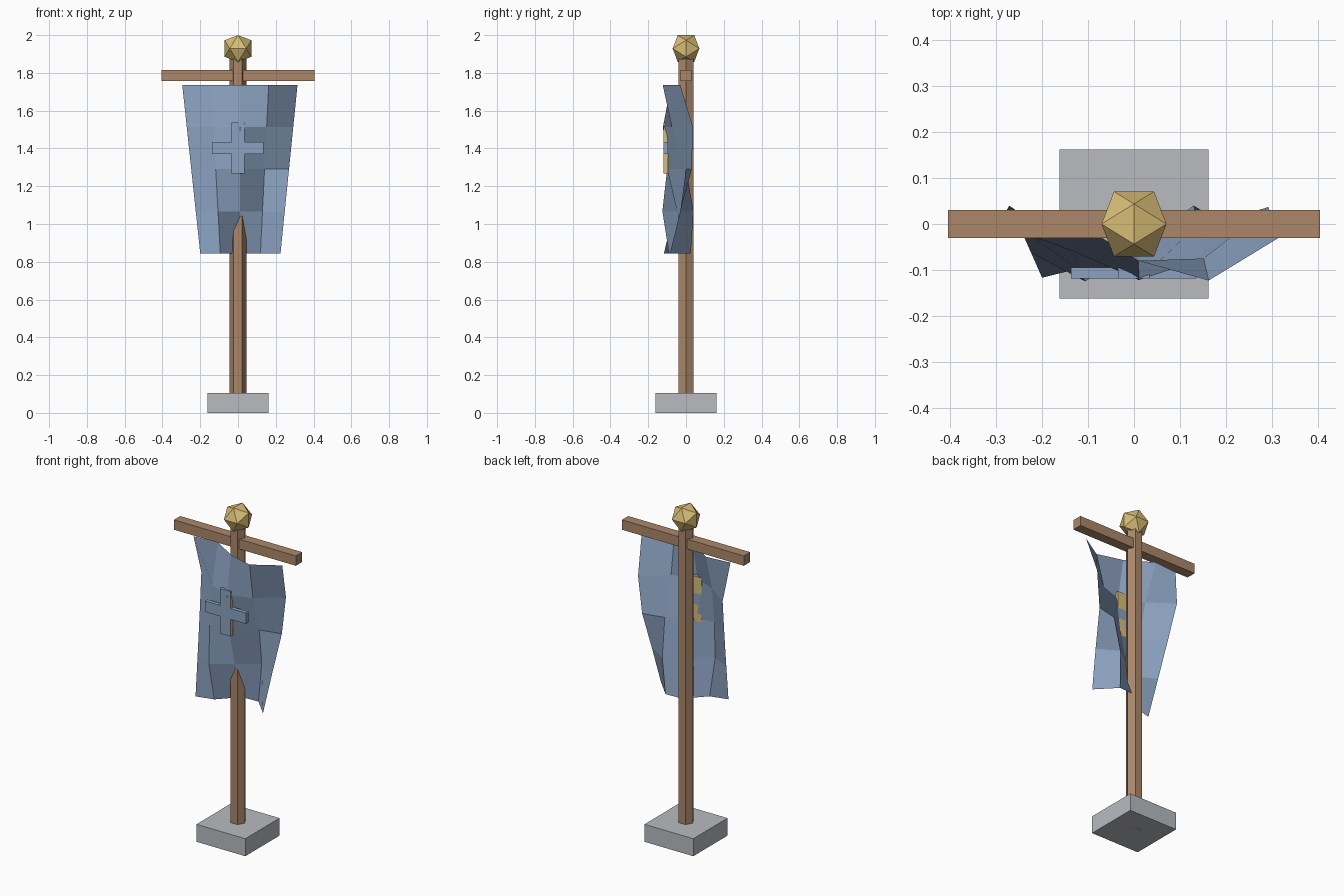
import bpy, bmesh
from mathutils import Vector

cube = bpy.data.objects.get("Cube")
if cube:
    bpy.data.objects.remove(cube, do_unlink=True)


def material(name, rgb):
    m = bpy.data.materials.new(name)
    m.use_nodes = True
    m.diffuse_color = (*rgb, 1)
    m.node_tree.nodes["Principled BSDF"].inputs["Base Color"].default_value = (*rgb, 1)
    return m


BLUE = material("cloth blue", (0.26, 0.36, 0.53))
BROWN = material("wood brown", (0.41, 0.245, 0.14))
GREY = material("stone grey", (0.48, 0.5, 0.53))
GOLD = material("gold", (0.69, 0.51, 0.18))


def finish(name, bm, *mats):
    mesh = bpy.data.meshes.new(name)
    bm.to_mesh(mesh)
    bm.free()
    for m in mats:
        mesh.materials.append(m)
    obj = bpy.data.objects.new(name, mesh)
    bpy.context.collection.objects.link(obj)
    return obj


def box(name, low, high, *mats):
    low, high = Vector(low), Vector(high)
    bm = bmesh.new()
    bmesh.ops.create_cube(bm, size=1)
    for v in bm.verts:
        v.co = (low + high) / 2 + v.co * (high - low)
    return finish(name, bm, *mats)


# Stone foot and crossbar
box("base", (-0.162, -0.162, 0), (0.162, 0.162, 0.105), GREY)
box("crossbar", (-0.405, -0.03, 1.757), (0.405, 0.03, 1.816), BROWN)

# Six-sided pole with corners on the x axis
bm = bmesh.new()
bmesh.ops.create_cone(bm, cap_ends=True, segments=6, radius1=0.045, radius2=0.045, depth=1.9)
corner = max(bm.verts, key=lambda v: v.co.x).co
if abs(corner.y) > 0.01:
    for v in bm.verts:
        v.co.x, v.co.y = v.co.y, -v.co.x
bmesh.ops.translate(bm, verts=bm.verts, vec=(0, 0, 0.95))
finish("pole", bm, BROWN)

# Twenty-sided finial
bm = bmesh.new()
short = 0.0437
tall = short * 1.618
for a in (-short, short):
    for b in (-tall, tall):
        for p in ((0, a, b), (a, b, 0), (b, 0, a)):
            bm.verts.new(Vector(p) + Vector((0, 0, 1.929)))
bmesh.ops.convex_hull(bm, input=bm.verts)
bmesh.ops.recalc_face_normals(bm, faces=bm.faces)
finish("finial", bm, GOLD)

# Hanging cloth: tapering grid, folded by depth row by row from the top
folds = [
    (0.0, 0.015, -0.08, -0.123, -0.03),
    (0.04, -0.06, -0.122, -0.075, 0.037),
    (-0.01, -0.1, -0.1, 0.0, 0.03),
    (-0.063, -0.125, -0.047, 0.04, -0.03),
    (-0.117, -0.09, 0.02, 0.025, -0.085),
]
bm = bmesh.new()
rows = []
for r, row in enumerate(folds):
    t = r / 4
    left, right = -0.295 + 0.095 * t, 0.315 - 0.09 * t
    rows.append([bm.verts.new((left + (right - left) * c / 4, y, 1.735 - 0.89 * t))
                 for c, y in enumerate(row)])
for upper, lower in zip(rows, rows[1:]):
    for c in range(4):
        bm.faces.new((upper[c], lower[c], lower[c + 1], upper[c + 1]))
finish("banner_cloth", bm, BLUE)

# Cross emblem: blue arm, upright blue in front and gold behind
box("emblem_arm", (-0.137, -0.119, 1.37), (0.136, -0.095, 1.435), BLUE)
for name, z0, z1 in (("emblem_lower", 1.268, 1.37), ("emblem_upper", 1.435, 1.537)):
    part = box(name, (-0.035, -0.119, z0), (0.034, -0.095, z1), BLUE, GOLD)
    for f in part.data.polygons:
        f.material_index = 0 if f.normal.y < -0.5 or f.normal.z > 0.5 else 1
